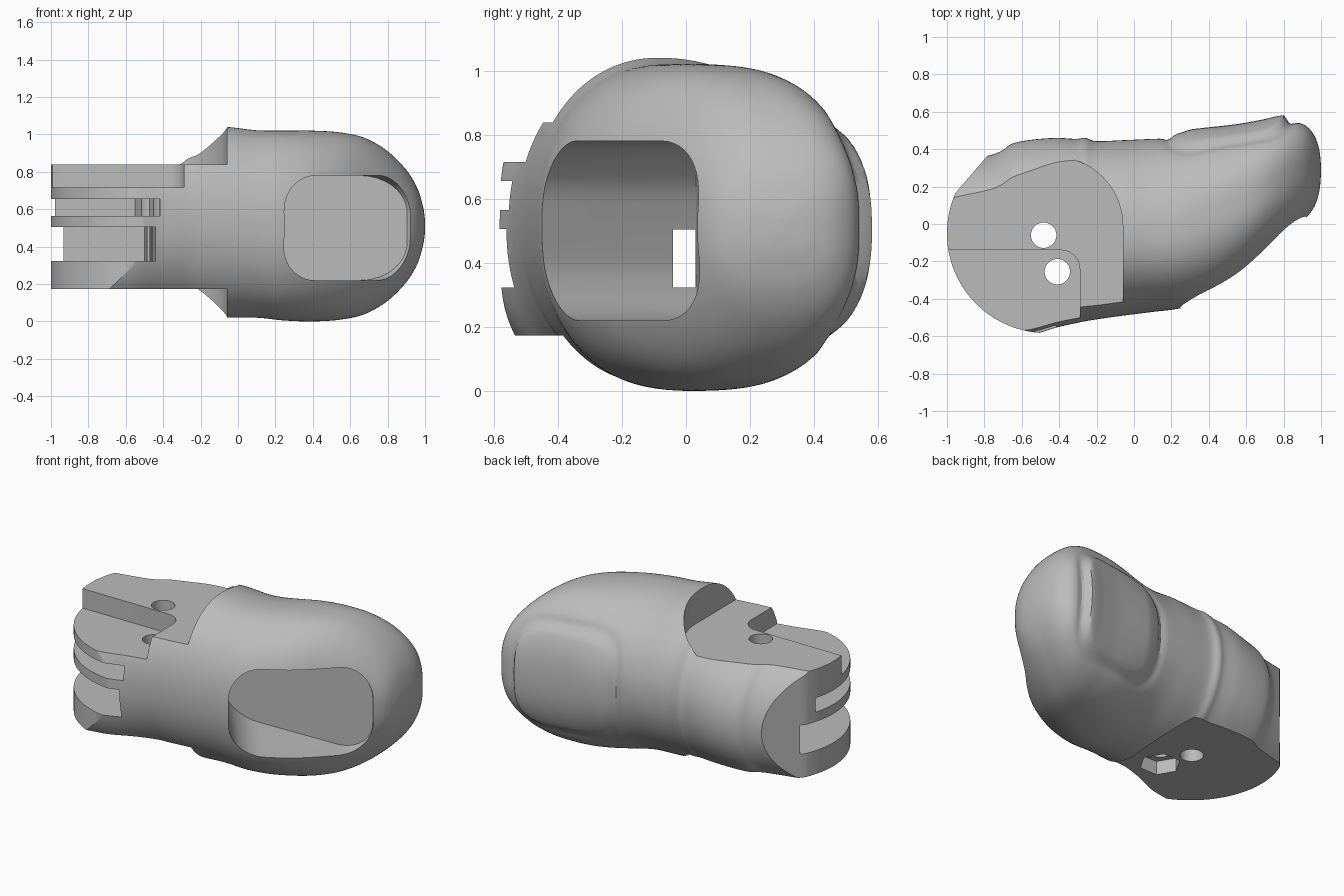
import bpy, bmesh, math

if "Cube" in bpy.data.objects:
    bpy.data.objects.remove(bpy.data.objects["Cube"])

grey = bpy.data.materials.new("grey")
grey.diffuse_color = (0.5, 0.5, 0.5, 1)
grey.use_nodes = True
grey.node_tree.nodes["Principled BSDF"].inputs["Base Color"].default_value = grey.diffuse_color


def make_object(name, bm):
    bmesh.ops.recalc_face_normals(bm, faces=bm.faces)
    me = bpy.data.meshes.new(name)
    bm.to_mesh(me)
    bm.free()
    me.materials.append(grey)
    ob = bpy.data.objects.new(name, me)
    bpy.context.collection.objects.link(ob)
    return ob


def prism(name, pts, lo, hi, put=lambda a, b, h: (a, b, h)):
    """Extrude a 2D outline from lo to hi; put maps outline and height to space."""
    bm = bmesh.new()
    low = [bm.verts.new(put(a, b, lo)) for a, b in pts]
    high = [bm.verts.new(put(a, b, hi)) for a, b in pts]
    bm.faces.new(low)
    bm.faces.new(high)
    n = len(pts)
    for i in range(n):
        j = (i + 1) % n
        bm.faces.new((low[i], low[j], high[j], high[i]))
    return make_object(name, bm)


def arc(cx, cy, r, a0, a1, n=24):
    return [(cx + r * math.cos(math.radians(a0 + (a1 - a0) * i / n)),
             cy + r * math.sin(math.radians(a0 + (a1 - a0) * i / n))) for i in range(n + 1)]


def circle(cx, cy, r, n=48):
    return arc(cx, cy, r, 0, 360 - 360 / n, n - 1)


def smooth(a, b, t):
    t = max(0, min(1, (t - a) / (b - a)))
    return t * t * (3 - 2 * t)


# Finger cross-sections: x, front y, back y, bottom z, top z
SECTIONS = [
    (-1.10, -0.63, 0.30, 0.03, 0.94), (-0.94, -0.625, 0.33, 0.02, 0.95),
    (-0.78, -0.62, 0.365, 0.01, 0.955), (-0.71, -0.615, 0.39, 0.01, 0.96),
    (-0.65, -0.61, 0.43, 0.01, 0.965), (-0.55, -0.595, 0.45, 0.015, 0.98),
    (-0.42, -0.555, 0.46, 0.025, 1.01), (-0.31, -0.53, 0.455, 0.03, 1.03),
    (-0.26, -0.52, 0.46, 0.03, 1.035), (-0.20, -0.51, 0.443, 0.025, 1.04),
    (-0.06, -0.49, 0.448, 0.02, 1.04), (0.10, -0.47, 0.455, 0.02, 1.022),
    (0.25, -0.45, 0.46, 0.005, 1.02), (0.40, -0.40, 0.475, 0.0, 1.02),
    (0.55, -0.31, 0.492, 0.01, 1.01), (0.68, -0.20, 0.515, 0.04, 0.98),
    (0.80, -0.09, 0.54, 0.11, 0.91), (0.90, 0.01, 0.535, 0.21, 0.81),
    (0.96, 0.085, 0.48, 0.31, 0.71), (0.99, 0.17, 0.40, 0.41, 0.61),
    (1.0, 0.27, 0.31, 0.48, 0.54),
]


def section_at(t):
    """Catmull-Rom blend of the cross-sections."""
    i = min(int(t), len(SECTIONS) - 2)
    f = t - i
    p = [SECTIONS[max(0, min(len(SECTIONS) - 1, i + k))] for k in (-1, 0, 1, 2)]
    return [0.5 * (2 * b + (c - a) * f + (2 * a - 5 * b + 4 * c - d) * f * f
                   + (3 * b - a - 3 * c + d) * f ** 3) for a, b, c, d in zip(*p)]


# Finger body with a raised nail on the back
def build_finger():
    bm = bmesh.new()
    per, sides = 8, 128
    rings = []
    for k in range((len(SECTIONS) - 1) * per + 1):
        x, y0, y1, z0, z1 = section_at(k / per)
        x = min(x, 1.0)
        mid = (y0 + y1) / 2 - 0.065 * (1 - smooth(0.1, 0.5, x))
        back_e = 2 / (2.05 + 0.65 * smooth(0, 0.55, x))
        front_e = 2 / (2.1 + 0.25 * (1 - smooth(-0.6, -0.25, x)) + 0.2 * smooth(0, 0.6, x))
        ring = []
        for j in range(sides):
            a = 2 * math.pi * j / sides
            c, s = math.cos(a), math.sin(a)
            e = back_e if c > 0 else front_e
            y = mid + ((y1 - mid) * c ** e if c > 0 else (y0 - mid) * abs(c) ** e)
            z = (z0 + z1) / 2 + (z1 - z0) / 2 * math.copysign(abs(s) ** e, s)
            if c > 0:
                d = (abs((x - 0.51) / 0.325) ** 4 + abs((z - 0.5) / 0.34) ** 4) ** 0.25
                lift = 0.042 * (1 - 0.65 * min(1, abs(z - 0.5) / 0.34) ** 2)
                y += lift * (1 - smooth(0.88, 1.0, d)) * (0.4 + 0.6 * smooth(0.19, 0.32, x))
                y -= 0.008 * max(0, 1 - abs(d - 1.03) / 0.1)
            ring.append(bm.verts.new((x, y, z)))
        rings.append(ring)
    for r, q in zip(rings, rings[1:]):
        for j in range(sides):
            n = (j + 1) % sides
            bm.faces.new((r[j], r[n], q[n], q[j]))
    bm.faces.new(rings[0])
    bm.faces.new(rings[-1])
    return make_object("finger_body", bm)


finger = build_finger()


def cut(cutter, operation="DIFFERENCE"):
    mod = finger.modifiers.new("cut", "BOOLEAN")
    mod.operation = operation
    mod.solver = "EXACT"
    mod.object = cutter
    bpy.context.view_layer.objects.active = finger
    bpy.ops.object.modifier_apply(modifier=mod.name)
    bpy.data.objects.remove(cutter)


# Round hinge end with a slanted back corner
outline = arc(-0.467, -0.05, 0.533, 156, 270, 48)
outline += [(1.3, -0.583), (1.3, 0.8), (-0.41, 0.8)]
cut(prism("hinge_outline", outline, -0.2, 1.3), "INTERSECT")

# Flat hinge top and bottom, ending in a curved shoulder
shoulder = arc(-0.43, -0.01, 0.37, 90, 0) + [(-0.06, -1), (-1.3, -1), (-1.3, 1), (-0.43, 1)]
cut(prism("top_relief", shoulder, 0.838, 1.4))
cut(prism("bottom_relief", shoulder, -0.4, 0.173))

# Lower step on the front half of the hinge
step = [(-1.3, -0.14)] + arc(-0.39, -0.24, 0.10, 90, 0, 12) + [(-0.29, -1), (-1.3, -1)]
cut(prism("step_relief", step, 0.715, 1.5))

# Hinge slots
cut(prism("small_slot", [(-1.3, 0.10), (-0.55, 0.10), (-0.42, -0.3), (-0.41, -1), (-1.3, -1)],
          0.565, 0.655))
cut(prism("large_slot", [(-1.3, 0.19), (-0.50, 0.19), (-0.44, -0.5), (-0.44, -1), (-1.3, -1)],
          0.322, 0.505))

# Fingertip pad pocket, sunk obliquely down to a nearly front-facing floor
C, S = math.cos(math.radians(39)), math.sin(math.radians(39))


def oblique(u, z, h):
    w = (0.035 + 0.027 * u * C - u * S) / (C + 0.027 * S) if h > 0 else -1.2
    return (u * C - w * S, u * S + w * C, z)


pad = []
for cu, cz, a in ((0.54, 0.58, 0), (0.11, 0.58, 90), (0.11, 0.42, 180), (0.54, 0.42, 270)):
    pad += arc(cu, cz, 0.20, a, a + 90, 12)
cut(prism("pad_pocket", pad, 0, 1, oblique))

# Passage from the large slot into the pocket
cut(prism("passage", [(-0.6, -0.04), (0.2, -0.04), (0.2, 0.03), (-0.6, 0.03)], 0.323, 0.504))

# Pin holes and the nut recess underneath
cut(prism("rear_pin_hole", circle(-0.483, -0.06, 0.068), -0.3, 1.35))
cut(prism("front_pin_hole", circle(-0.41, -0.255, 0.068), -0.3, 1.35))
cut(prism("nut_recess", circle(-0.41, -0.255, 0.12, 6), -0.3, 0.26))

# Smooth shading with crisp cut edges
bpy.ops.object.select_all(action="DESELECT")
finger.select_set(True)
bpy.context.view_layer.objects.active = finger
bpy.ops.object.shade_smooth_by_angle(angle=math.radians(30))
